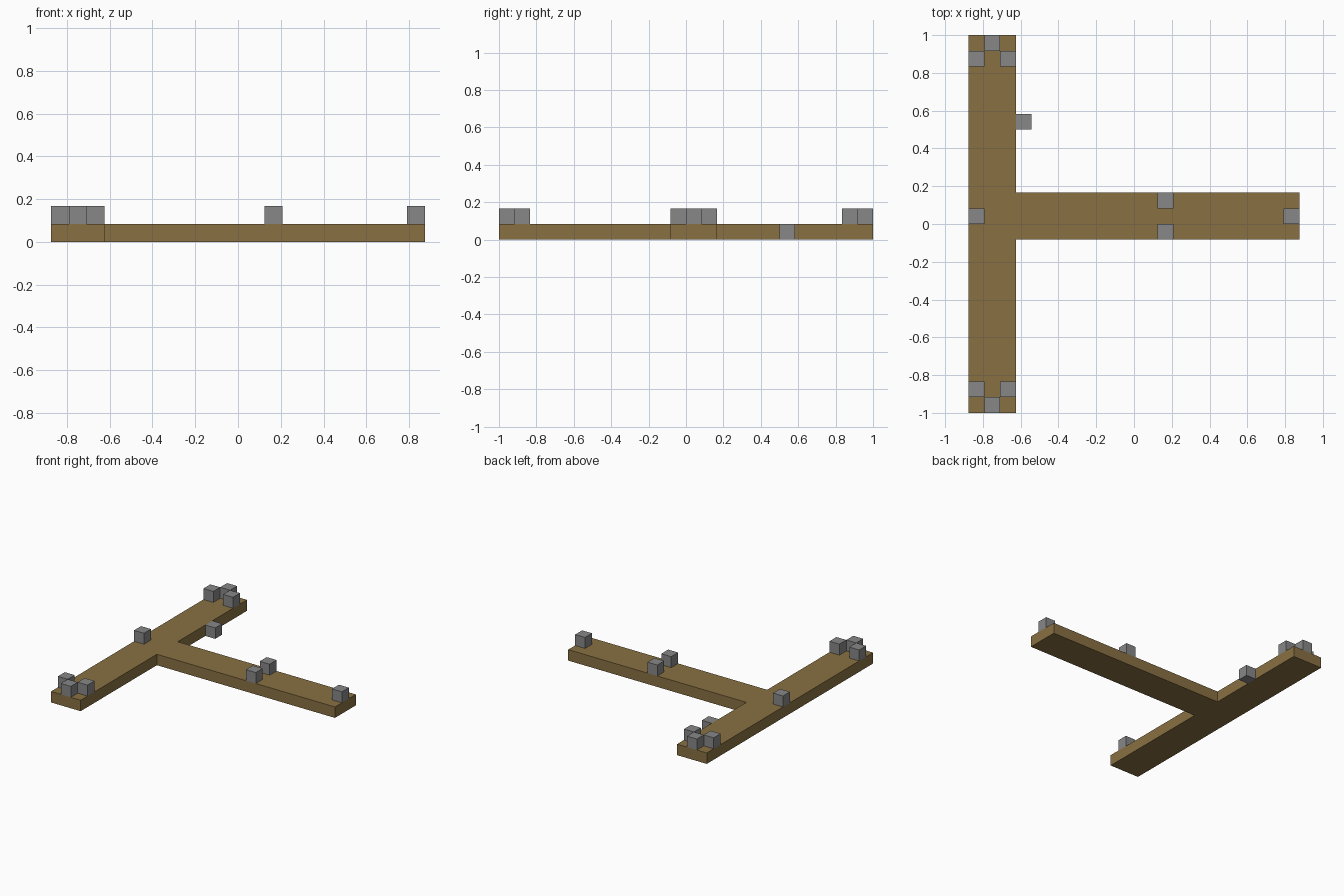
import bpy
import bmesh

if "Cube" in bpy.data.objects:
    bpy.data.objects.remove(bpy.data.objects["Cube"], do_unlink=True)

U = 1 / 12               # grid cell; the layout is 21 x 24 cells
X0, Y0 = -10.5, -12


def material(name, rgb):
    m = bpy.data.materials.new(name)
    m.use_nodes = True
    m.diffuse_color = (*rgb, 1)
    m.node_tree.nodes["Principled BSDF"].inputs["Base Color"].default_value = (*rgb, 1)
    return m


def prism(name, outline, z, mat):
    """Extrude an outline given in cells to a one-cell-high solid."""
    bm = bmesh.new()
    base = bm.faces.new([bm.verts.new(((x + X0) * U, (y + Y0) * U, z * U)) for x, y in outline])
    top = bmesh.ops.extrude_face_region(bm, geom=[base], use_keep_orig=True)["geom"]
    bmesh.ops.translate(bm, vec=(0, 0, U), verts=[v for v in top if isinstance(v, bmesh.types.BMVert)])
    bmesh.ops.recalc_face_normals(bm, faces=bm.faces)
    mesh = bpy.data.meshes.new(name)
    bm.to_mesh(mesh)
    bm.free()
    mesh.materials.append(mat)
    obj = bpy.data.objects.new(name, mesh)
    bpy.context.collection.objects.link(obj)
    return obj


def block(name, x, y, z=1):
    prism(name, [(x, y), (x + 1, y), (x + 1, y + 1), (x, y + 1)], z, grey)


brown = material("brown wood", (0.25, 0.166, 0.056))
grey = material("grey stone", (0.242, 0.242, 0.242))

# T-shaped base
prism("base", [(0, 0), (3, 0), (3, 11), (21, 11), (21, 14), (3, 14), (3, 24), (0, 24)], 0, brown)

# Three blocks at each end of the crossbar
for side, tip, inner in (("front", 0, 1), ("back", 23, 22)):
    block(side + "_tip_block", 1, tip)
    for edge, x in (("right", 0), ("left", 2)):
        block(f"{side}_{edge}_block", x, inner)

# Blocks along the stem
block("crossbar_block", 0, 12)
block("stem_end_block", 20, 12)
block("stem_front_block", 12, 11)
block("stem_back_block", 12, 13)

# Block on the ground beside the crossbar
block("side_block", 3, 18, 0)
